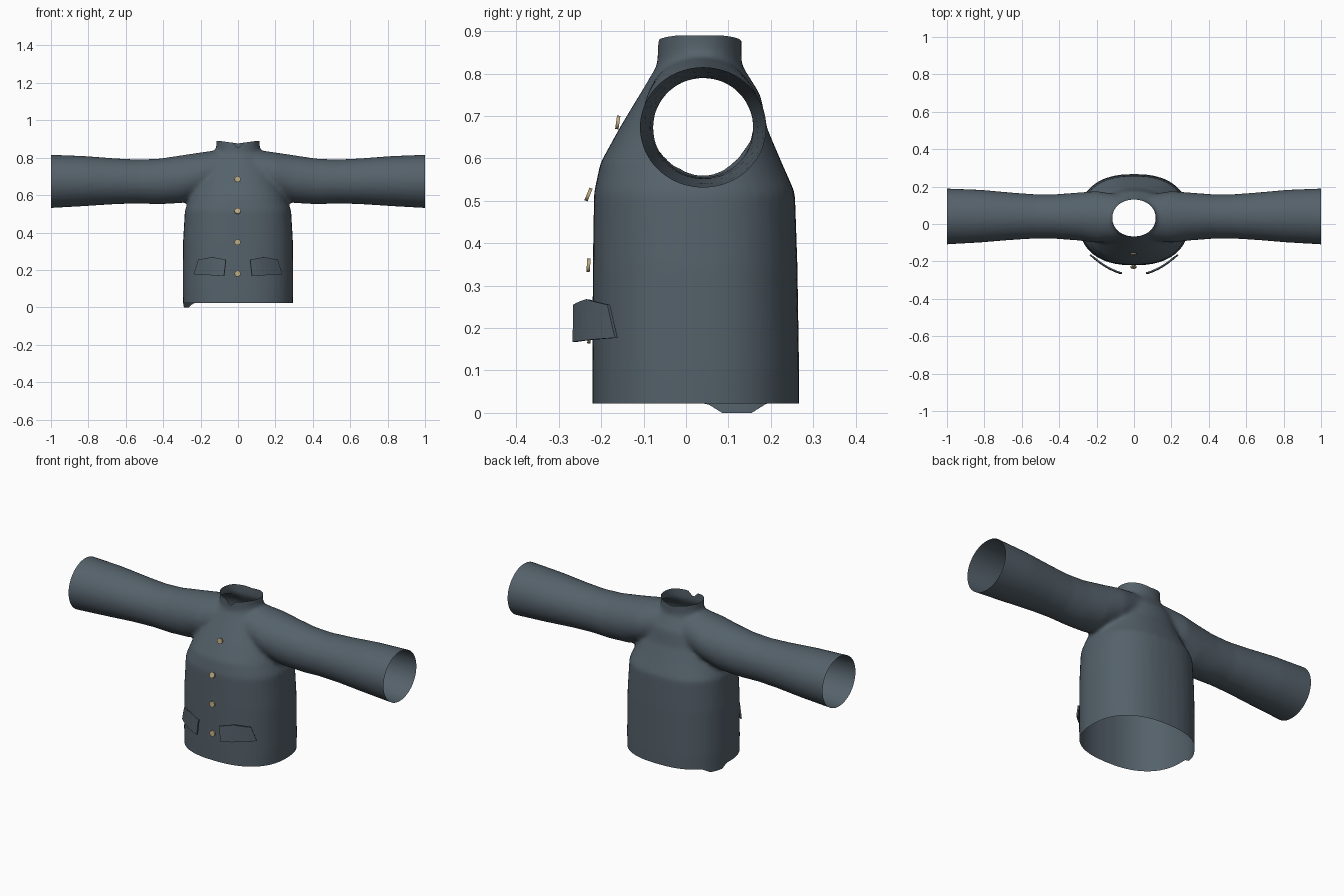
import bpy, bmesh, math
from mathutils import Vector

if "Cube" in bpy.data.objects:
    bpy.data.objects.remove(bpy.data.objects["Cube"])


def material(name, rgb):
    m = bpy.data.materials.new(name)
    m.diffuse_color = (*rgb, 1)
    m.use_nodes = True
    m.node_tree.nodes["Principled BSDF"].inputs["Base Color"].default_value = m.diffuse_color
    return m


cloth = material("slate_cloth", (0.09, 0.12, 0.145))
brass = material("pale_brass", (0.5, 0.4, 0.22))


def add_object(name, bm, mat):
    me = bpy.data.meshes.new(name)
    bm.to_mesh(me)
    bm.free()
    ob = bpy.data.objects.new(name, me)
    bpy.context.collection.objects.link(ob)
    me.materials.append(mat)
    return ob


def loft(name, rings):
    """Closed solid through a list of equal-length point rings."""
    bm = bmesh.new()
    rows = [[bm.verts.new(p) for p in r] for r in rings]
    n = len(rows[0])
    for a, b in zip(rows, rows[1:]):
        for i in range(n):
            j = (i + 1) % n
            bm.faces.new((a[i], a[j], b[j], b[i]))
    bm.faces.new(rows[0])
    bm.faces.new(rows[-1])
    bmesh.ops.recalc_face_normals(bm, faces=bm.faces)
    return add_object(name, bm, cloth)


def oval(hw, lo, hi, power, n=40):
    """Rounded-rectangle cross-section, u in +-hw, v in lo..hi."""
    pts = []
    for i in range(n):
        t = 2 * math.pi * i / n
        c, s = math.cos(t), math.sin(t)
        u = math.copysign(abs(c) ** (2 / power), c) * hw
        v = math.copysign(abs(s) ** (2 / power), s) * (hi - lo) / 2 + (hi + lo) / 2
        pts.append((u, v))
    return pts


# Torso and neck: z, half width, front y, back y, squareness
torso_profile = [
    (-0.05, .292, -.221, .267, 2.4), (0.1, .296, -.221, .267, 2.4),
    (0.35, .294, -.220, .263, 2.4), (0.52, .284, -.217, .257, 2.4),
    (0.59, .255, -.202, .226, 2.3), (0.67, .220, -.158, .192, 2.2),
    (0.75, .190, -.110, .176, 2.1), (0.82, .128, -.068, .132, 2.1),
    (0.84, .116, -.067, .131, 2.1), (0.95, .118, -.067, .131, 2.1)]
torso = loft("torso_base", [[(u, v, z) for u, v in oval(w, f, b, p)]
                            for z, w, f, b, p in torso_profile])

# Sleeves run through the shoulders: x, front y, back y, bottom z, top z
sleeve_half = [
    (0.0, -.07, .14, .65, .842), (0.10, -.09, .16, .62, .842),
    (0.20, -.10, .176, .59, .828), (0.30, -.088, .168, .558, .813),
    (0.42, -.079, .159, .551, .795), (0.53, -.078, .159, .555, .790),
    (0.65, -.085, .168, .552, .796), (0.82, -.099, .183, .541, .809),
    (1.05, -.112, .192, .528, .818)]
sleeve_profile = [(-s[0], *s[1:]) for s in reversed(sleeve_half[1:])] + sleeve_half
sleeves = loft("sleeve_base", [
    [(x, u + (f + b) / 2, v) for u, v in oval((b - f) / 2, lo, hi, 2)]
    for x, f, b, lo, hi in sleeve_profile])

# Union the solids, blend the seams
mod = torso.modifiers.new("union", "BOOLEAN")
mod.object, mod.operation, mod.solver = sleeves, "UNION", "EXACT"
mod = torso.modifiers.new("remesh", "REMESH")
mod.mode, mod.voxel_size = "VOXEL", 0.012
mod = torso.modifiers.new("blend", "SMOOTH")
mod.factor, mod.iterations = 0.5, 5
bm = bmesh.new()
bm.from_object(torso, bpy.context.evaluated_depsgraph_get())

# Cut open the cuffs, hem and collar
for co, no in [((1, 0, 0), (1, 0, 0)), ((-1, 0, 0), (-1, 0, 0)),
               ((0, 0, .022), (0, 0, -1)), ((0, 0, .885), (0, 0, 1))]:
    bmesh.ops.bisect_plane(bm, geom=bm.verts[:] + bm.edges[:] + bm.faces[:],
                           plane_co=co, plane_no=no, clear_outer=True)

# Shape the collar rim with a front notch, and the small sagging hem tab
for v in bm.verts:
    x, y, z = v.co
    if z > 0.845:
        top = 0.876 + 0.014 * min(1, abs(x) / 0.1)
        if y < 0:
            top -= 0.026 * max(0, 1 - abs(x) / 0.03)
        v.co.z = 0.845 + (z - 0.845) / 0.04 * (top - 0.845)
    if z < 0.04 and x < -0.2 and 0.05 < y < 0.19:
        v.co.z -= 0.022 * min(1, 2 * (1 - abs(y - 0.12) / 0.07)) * (0.04 - z) / 0.018
for ob in (torso, sleeves):
    bpy.data.objects.remove(ob)
jacket = add_object("jacket_body", bm, cloth)
for p in jacket.data.polygons:
    p.use_smooth = True

# Pocket flaps: curved panels standing off the front
for side, label in ((1, "right"), (-1, "left")):
    bm = bmesh.new()
    rows = []
    for j in range(4):
        t = j / 3
        row = []
        for i in range(7):
            s = i / 6
            x = (0.074 + 0.161 * s) * (1 - t) + (0.064 + 0.146 * s) * t
            z0 = 0.167 + 0.01 * s
            z1 = 0.255 + 0.013 * (1 - abs(2 * s - 1))
            y = -0.266 + 0.28 * (x - 0.066) + 1.9 * (x - 0.066) ** 2
            row.append(bm.verts.new((side * x, y + 0.004 * t, z0 + (z1 - z0) * t)))
        rows.append(row)
    for a, b in zip(rows, rows[1:]):
        for i in range(6):
            bm.faces.new((a[i], a[i + 1], b[i + 1], b[i]))
    bmesh.ops.recalc_face_normals(bm, faces=bm.faces)
    flap = add_object("pocket_flap_" + label, bm, cloth)
    mod = flap.modifiers.new("thickness", "SOLIDIFY")
    mod.thickness, mod.offset = 0.008, 0

# Buttons down the front: y, z, backward lean in degrees
for k, (y, z, lean) in enumerate([(-.161, .685, 8), (-.230, .515, 22),
                                  (-.230, .348, 4), (-.228, .18, 4)]):
    bpy.ops.mesh.primitive_cylinder_add(vertices=16, radius=0.016, depth=0.008,
                                        location=(-0.002, y, z),
                                        rotation=(math.radians(90 - lean), 0, 0))
    button = bpy.context.object
    button.name = f"button_{k + 1}"
    button.data.materials.append(brass)
    bpy.ops.object.shade_smooth_by_angle()
